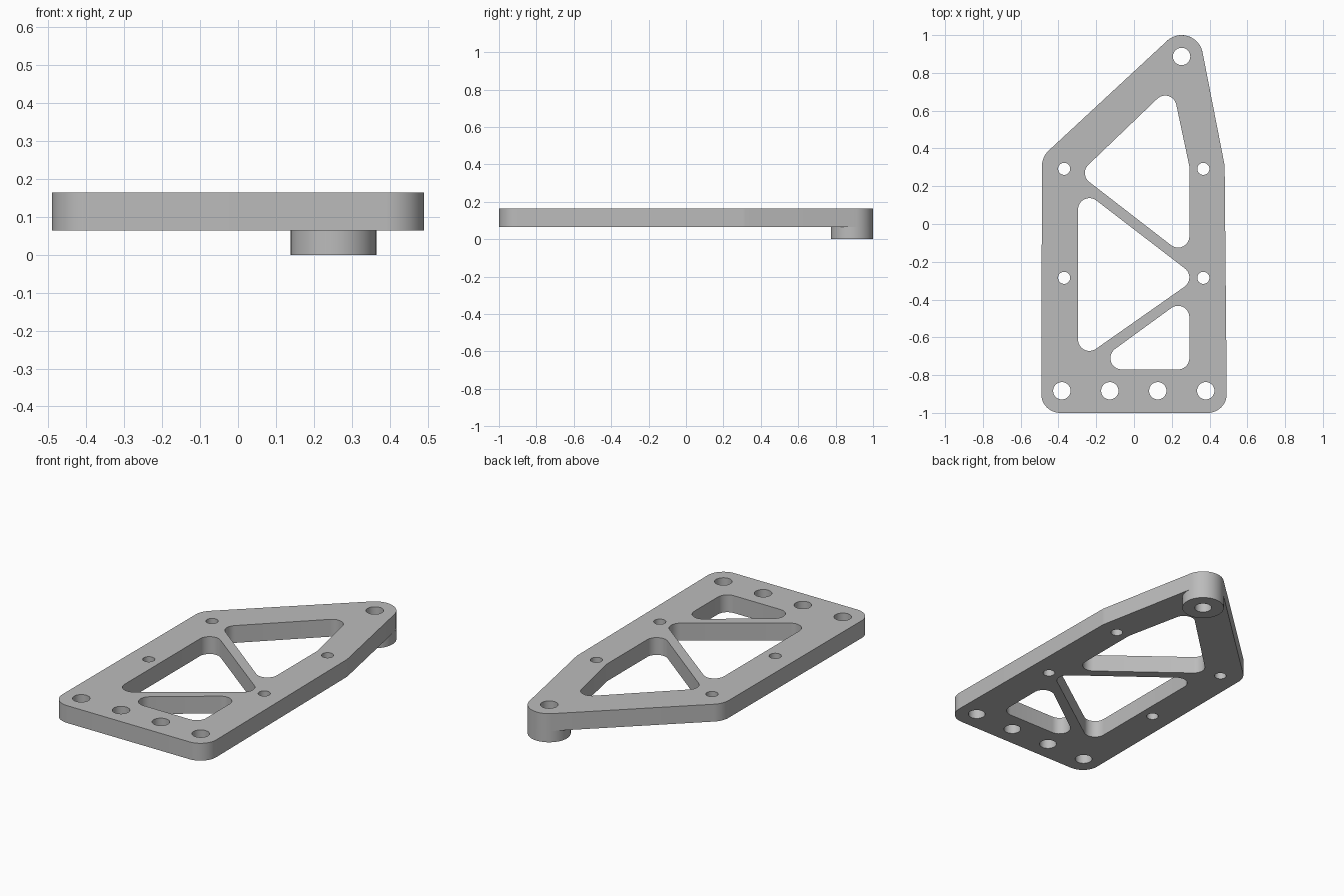
import bpy, bmesh
from math import atan2, acos, hypot, cos, sin, pi, tau

cube = bpy.data.objects.get("Cube")
if cube:
    bpy.data.objects.remove(cube, do_unlink=True)

grey = bpy.data.materials.new("plain grey")
grey.use_nodes = True
grey.diffuse_color = (0.5, 0.5, 0.5, 1)
grey.node_tree.nodes["Principled BSDF"].inputs["Base Color"].default_value = (0.5, 0.5, 0.5, 1)


def circle(x, y, r, n=40):
    return [(x + r * cos(tau * i / n), y + r * sin(tau * i / n)) for i in range(n)]


def belt(discs, steps=12):
    """Rounded outline wrapped around discs (x, y, radius) listed counter-clockwise."""
    normals = []
    for (x1, y1, r1), (x2, y2, r2) in zip(discs, discs[1:] + discs[:1]):
        dx, dy = x2 - x1, y2 - y1
        normals.append(atan2(dy, dx) - acos((r1 - r2) / hypot(dx, dy)))
    points = []
    for i, (x, y, r) in enumerate(discs):
        start = normals[i - 1]
        sweep = (normals[i] - start) % tau
        if sweep > pi * 1.5:
            sweep = 0
        for k in range(steps + 1):
            a = start + sweep * k / steps
            points.append((x + r * cos(a), y + r * sin(a)))
    return points


def extruded(name, loops, z0, z1):
    """Solid from an outer loop and hole loops, between two heights."""
    curve = bpy.data.curves.new(name + "_profile", "CURVE")
    curve.dimensions = "2D"
    curve.fill_mode = "BOTH"
    curve.extrude = (z1 - z0) / 2
    for loop in loops:
        spline = curve.splines.new("POLY")
        spline.points.add(len(loop) - 1)
        for p, (x, y) in zip(spline.points, loop):
            p.co = (x, y, 0, 1)
        spline.use_cyclic_u = True
    profile = bpy.data.objects.new(name + "_profile", curve)
    bpy.context.collection.objects.link(profile)
    bpy.context.view_layer.update()
    graph = bpy.context.evaluated_depsgraph_get()
    mesh = bpy.data.meshes.new_from_object(profile.evaluated_get(graph))
    bpy.data.objects.remove(profile, do_unlink=True)

    # weld the caps to the walls
    bm = bmesh.new()
    bm.from_mesh(mesh)
    bmesh.ops.remove_doubles(bm, verts=bm.verts, dist=0.0002)
    bmesh.ops.translate(bm, verts=bm.verts, vec=(0, 0, (z0 + z1) / 2))
    bmesh.ops.recalc_face_normals(bm, faces=bm.faces)
    bm.to_mesh(mesh)
    bm.free()
    mesh.name = name
    mesh.materials.clear()
    mesh.materials.append(grey)
    obj = bpy.data.objects.new(name, mesh)
    bpy.context.collection.objects.link(obj)
    bpy.ops.object.select_all(action="DESELECT")
    obj.select_set(True)
    bpy.context.view_layer.objects.active = obj
    bpy.ops.object.shade_smooth_by_angle(angle=0.5)
    return obj


# plate outline
tip = (0.252, 0.887, 0.113)
outline = belt([(-0.391, -0.9, 0.1), (0.391, -0.9, 0.1), (0.38, 0.3, 0.1),
                tip, (-0.377, 0.308, 0.11)])

# weight-saving windows between the struts
R = 0.06
upper_window = belt([(0.233, -0.065, R), (0.233, 0.3, R), (0.165, 0.62, R), (-0.2, 0.27, R)])
middle_window = belt([(-0.236, -0.612, R), (0.233, -0.283, R), (-0.236, 0.077, R)])
lower_window = belt([(-0.065, -0.71, R), (0.233, -0.71, R), (0.233, -0.493, R)])

# bolt holes
tip_hole = circle(tip[0], tip[1], 0.046)
side_holes = [circle(x, y, 0.032) for x in (-0.37, 0.367) for y in (-0.285, 0.292)]
front_holes = [circle(-0.382 + 0.254 * i, -0.883, 0.046) for i in range(4)]

extruded("plate", [outline, upper_window, middle_window, lower_window, tip_hole]
         + side_holes + front_holes, 0.065, 0.165)
extruded("tip_boss", [circle(*tip, 64), tip_hole], 0, 0.065)
